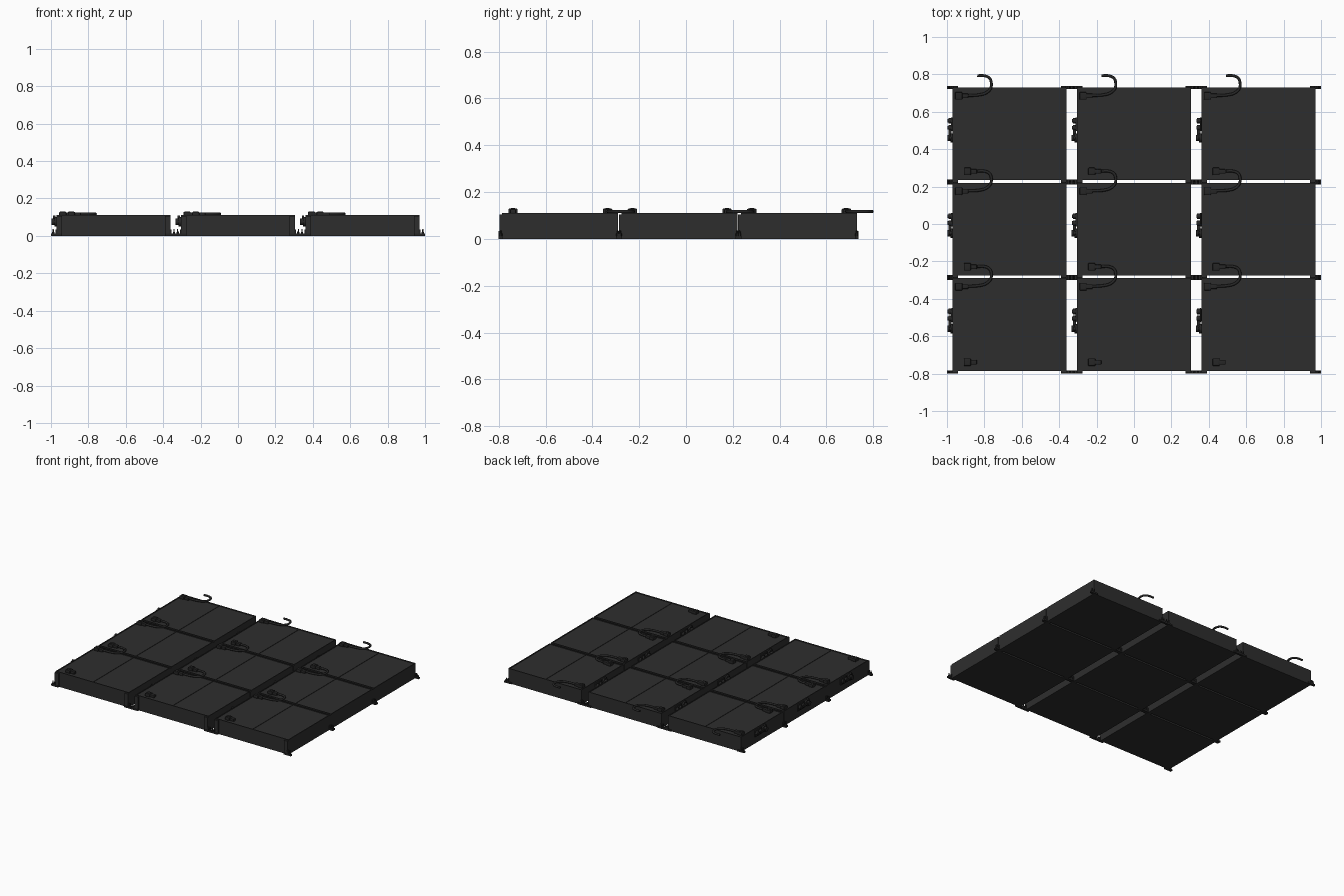
import bpy, bmesh, math
from mathutils import Matrix, Vector

if "Cube" in bpy.data.objects:
    bpy.data.objects.remove(bpy.data.objects["Cube"])


def material(name, v):
    m = bpy.data.materials.new(name)
    m.diffuse_color = (v, v, v, 1)
    m.use_nodes = True
    m.node_tree.nodes["Principled BSDF"].inputs["Base Color"].default_value = m.diffuse_color
    return m


CASE = material("charcoal case", 0.027)
BRACKET = material("black bracket", 0.018)
RUBBER = material("black rubber", 0.019)

W, D, H = 0.61, 0.495, 0.106           # one module
PX, PY = 0.665, 0.51                   # spacing of the modules
X0, Y0 = -0.97, -0.785                 # front left corner of the first one


def box(bm, x1, x2, y1, y2, z1, z2, bevel=0.0):
    m = Matrix.Translation(((x1 + x2) / 2, (y1 + y2) / 2, (z1 + z2) / 2))
    m = m @ Matrix.Diagonal((x2 - x1, y2 - y1, z2 - z1, 1))
    vs = bmesh.ops.create_cube(bm, size=1, matrix=m)["verts"]
    if bevel:
        edges = list({e for v in vs for e in v.link_edges})
        bmesh.ops.bevel(bm, geom=edges, offset=bevel, segments=2,
                        profile=0.5, affect='EDGES')


def cyl(bm, p, q, r1, r2=None, n=16):
    p, q = Vector(p), Vector(q)
    rot = (q - p).to_track_quat('Z', 'Y').to_matrix().to_4x4()
    bmesh.ops.create_cone(bm, cap_ends=True, segments=n, radius1=r1,
                          radius2=r1 if r2 is None else r2, depth=(q - p).length,
                          matrix=Matrix.Translation((p + q) / 2) @ rot)


def mesh(bm, name, mat):
    for f in bm.faces:
        f.smooth = True
    for e in bm.edges:
        e.smooth = len(e.link_faces) == 2 and e.calc_face_angle(0) < math.radians(35)
    me = bpy.data.meshes.new(name)
    bm.to_mesh(me)
    bm.free()
    me.materials.append(mat)
    return me


# case: block with a raised rim and a centre seam on the lid
bm = bmesh.new()
box(bm, 0, W, 0, D, 0, H)
for x in (0, W - 0.006):
    box(bm, x, x + 0.006, 0, D, H, 0.111)
for y in (0, D - 0.006):
    box(bm, 0.006, W - 0.006, y, y + 0.006, H, 0.111)
box(bm, W / 2 - 0.002, W / 2 + 0.002, 0.006, D - 0.006, H, H + 0.003)
case = mesh(bm, "module_case", CASE)

# corner flanges on the front
bm = bmesh.new()
for x in (0, W - 0.03):
    box(bm, x, x + 0.03, -0.012, 0, 0, 0.105)
flange = mesh(bm, "corner_flanges", CASE)

# mounting feet at the four corners, each with a tapered lug and bolt
bm = bmesh.new()
for x1, x2, xc in ((-0.03, 0.03, -0.018), (W - 0.03, W + 0.03, W + 0.018)):
    for y1, y2 in ((-0.015, 0.002), (D - 0.009, D + 0.007)):
        yc = (y1 + y2) / 2
        box(bm, x1, x2, y1, y2, 0, 0.012)
        cyl(bm, (xc, yc, 0.012), (xc, yc, 0.022), 0.0075, n=6)
        cyl(bm, (xc, yc, 0.022), (xc, yc, 0.036), 0.004, 0.003, n=10)
        s = 0 if xc < 0 else W
        box(bm, s - 0.005, s + 0.005, y1, y2, 0.012, 0.034)
foot = mesh(bm, "mounting_feet", BRACKET)


# lid connectors: wide body with a narrow neck towards +x
def connector(bm, x, y):
    box(bm, x, x + 0.038, y - 0.02, y + 0.02, H, 0.129, 0.004)
    box(bm, x + 0.036, x + 0.07, y - 0.012, y + 0.012, H, 0.126, 0.003)
    box(bm, x + 0.008, x + 0.028, y - 0.009, y + 0.009, 0.127, 0.131)


bm = bmesh.new()
connector(bm, 0.06, 0.046)
socket = mesh(bm, "cable_socket", RUBBER)
bm = bmesh.new()
connector(bm, 0.014, 0.45)
plug = mesh(bm, "cable_plug", RUBBER)

# fittings on the left side: plate, round port, capped port and ring
bm = bmesh.new()
box(bm, -0.008, 0, 0.262, 0.335, 0.05, 0.1, 0.002)
for y in (0.28, 0.317):
    cyl(bm, (0, y, 0.077), (-0.022, y, 0.077), 0.015)
    cyl(bm, (-0.02, y, 0.077), (-0.027, y, 0.077), 0.01)
cyl(bm, (0, 0.225, 0.075), (-0.012, 0.225, 0.075), 0.025, n=24)
cyl(bm, (-0.01, 0.225, 0.075), (-0.028, 0.225, 0.075), 0.017, n=24)
box(bm, -0.022, -0.005, 0.24, 0.27, 0.07, 0.084)
cyl(bm, (-0.006, 0.225, 0.1), (-0.018, 0.225, 0.1), 0.009)
fitting = mesh(bm, "side_fittings", RUBBER)

# linking cable that hooks back into the next module
pts = [(0.08, 0.452), (0.145, 0.456), (0.182, 0.468), (0.204, 0.492),
       (0.207, 0.52), (0.198, 0.544), (0.172, 0.557), (0.132, 0.558)]
cu = bpy.data.curves.new("link_cable", 'CURVE')
cu.dimensions = '3D'
cu.bevel_depth = 0.0075
cu.bevel_resolution = 3
cu.resolution_u = 5
cu.use_fill_caps = True
sp = cu.splines.new('BEZIER')
sp.bezier_points.add(len(pts) - 1)
for b, (x, y) in zip(sp.bezier_points, pts):
    b.co = (x, y, 0.117)
    b.handle_left_type = b.handle_right_type = 'AUTO'
cu.materials.append(RUBBER)

# three by three array of modules
for i in range(3):
    for j in range(3):
        for data in (case, flange, foot, socket, plug, fitting, cu):
            o = bpy.data.objects.new(f"{data.name}_{i + 1}_{j + 1}", data)
            o.location = (X0 + i * PX, Y0 + j * PY, 0)
            bpy.context.collection.objects.link(o)
